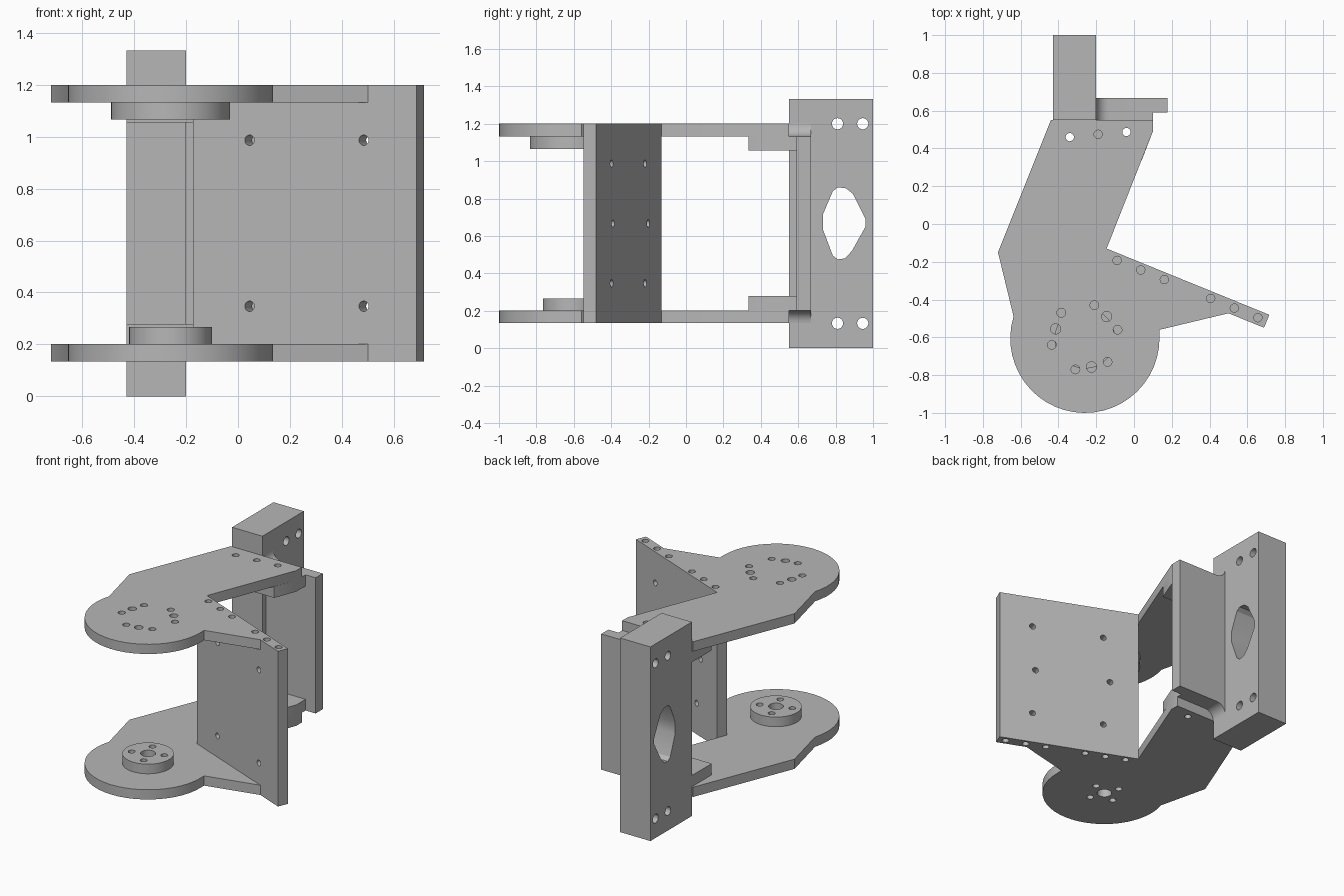
import bpy, bmesh, math
from mathutils import Vector, Matrix

if "Cube" in bpy.data.objects:
    bpy.data.objects.remove(bpy.data.objects["Cube"], do_unlink=True)

grey = bpy.data.materials.new("plain grey")
grey.use_nodes = True
grey.diffuse_color = (0.47, 0.47, 0.47, 1)
grey.node_tree.nodes["Principled BSDF"].inputs["Base Color"].default_value = grey.diffuse_color


def add_prism(bm, points, depth):
    """Extrude a closed outline of 3D points by a depth vector."""
    face = bm.faces.new([bm.verts.new(p) for p in points])
    new = bmesh.ops.extrude_face_region(bm, geom=[face], use_keep_orig=True)["geom"]
    bmesh.ops.translate(bm, vec=depth, verts=[v for v in new if isinstance(v, bmesh.types.BMVert)])


def finish(name, bm):
    bmesh.ops.recalc_face_normals(bm, faces=bm.faces)
    mesh = bpy.data.meshes.new(name)
    bm.to_mesh(mesh)
    bm.free()
    mesh.materials.append(grey)
    obj = bpy.data.objects.new(name, mesh)
    bpy.context.collection.objects.link(obj)
    return obj


def prism(name, points, depth):
    bm = bmesh.new()
    add_prism(bm, points, Vector(depth))
    return finish(name, bm)


def slab(name, outline, z0, z1):
    return prism(name, [(x, y, z0) for x, y in outline], (0, 0, z1 - z0))


def rod(bm, start, end, radius, sides=20):
    start, end = Vector(start), Vector(end)
    axis = end - start
    turn = axis.to_track_quat("Z", "Y").to_matrix().to_4x4()
    bmesh.ops.create_cone(bm, cap_ends=True, segments=sides, radius1=radius, radius2=radius,
                          depth=axis.length, matrix=Matrix.Translation((start + end) / 2) @ turn)


def cut(obj, rods, outlines=()):
    """Cut rods (start, end, radius) and prisms (points, depth) out of an object."""
    bm = bmesh.new()
    for r in rods:
        rod(bm, *r)
    for points, depth in outlines:
        add_prism(bm, points, Vector(depth))
    cutter = finish("hole_cutter", bm)
    cutter.hide_render = True
    mod = obj.modifiers.new("holes", "BOOLEAN")
    mod.object, mod.solver = cutter, "EXACT"
    bpy.context.view_layer.update()
    graph = bpy.context.evaluated_depsgraph_get()
    obj.data = bpy.data.meshes.new_from_object(obj.evaluated_get(graph))
    obj.modifiers.clear()
    bpy.data.objects.remove(cutter, do_unlink=True)


def drill(spots, z0, z1, radius):
    return [((x, y, z0), (x, y, z1), radius) for x, y in spots]


def smooth(obj):
    bpy.ops.object.select_all(action="DESELECT")
    obj.select_set(True)
    bpy.context.view_layer.objects.active = obj
    bpy.ops.object.shade_smooth_by_angle(angle=math.radians(30))


MID = 0.667                       # height of the mirror plane
PLATE = (1.133, 1.2)              # upper plate heights
TAB = (1.056, 1.133)
HUB = Vector((-0.26, -0.605))
HUB_R = 0.395

# Wing plate frame: corner, direction along it, thickness towards the front
corner = Vector((-0.145, -0.13))
along = Vector((0.926, -0.377)).normalized()
front = Vector((along.y, -along.x)) * 0.074
tip = corner + along * 0.93


def flip(pair):
    return tuple(sorted(2 * MID - z for z in pair))


# Side plates: arm plus round hub
arc = [HUB + HUB_R * Vector((math.cos(a), math.sin(a)))
       for a in (math.radians(-197 * i / 26) for i in range(27))]
outline = ([(-0.44, 0.55), (0.1, 0.55), (0.1, 0.49), corner, corner + front,
            corner + front + along * 0.727, (0.135, -0.56)] + arc + [(-0.72, -0.15)])
tab_outline = [(-0.43, 0.335), (0.04, 0.335), (0.1, 0.49), (0.1, 0.59),
               (-0.2, 0.59), (-0.2, 0.55), (-0.43, 0.55)]
screw_spots = [(-0.34, 0.46), (-0.04, 0.487)]
middle_spot = [(-0.19, 0.475)]

# Ring of hub holes in the upper plate: three groups of three
small_spots = [(-0.21, -0.43), (-0.385, -0.47), (-0.087, -0.56),
               (-0.435, -0.64), (-0.14, -0.73), (-0.31, -0.77)]
large_spots = [(-0.145, -0.49), (-0.415, -0.555), (-0.225, -0.757)]
upper_holes = drill(small_spots, 1, 1.3, 0.023) + drill(large_spots, 1, 1.3, 0.027)

# Lower hub holes: centre bore and four screws
bolt_circle = [HUB + 0.105 * Vector((math.cos(a), math.sin(a)))
               for a in (math.radians(20 + 90 * i) for i in range(4))]
lower_holes = drill([HUB], 0, 0.4, 0.047) + drill(bolt_circle, 0, 0.4, 0.022)

for side in ("upper", "lower"):
    up = side == "upper"
    pz, tz = (PLATE, TAB) if up else (flip(PLATE), flip(TAB))
    spots = screw_spots + (middle_spot if up else [])
    screws = drill(spots, 0.9 if up else 0, 1.3 if up else 0.4, 0.022)
    hub_holes = upper_holes if up else lower_holes

    plate = slab(side + "_plate", outline, *pz)
    cut(plate, screws + hub_holes)
    smooth(plate)

    tab = slab(side + "_mounting_tab", tab_outline, *tz)
    cut(tab, screws)
    smooth(tab)

    # Round boss on the inner face of the plate
    bm = bmesh.new()
    z0, z1 = (1.066, 1.133) if up else (0.201, 0.267)
    rod(bm, (*HUB, z0), (*HUB, z1), 0.23 if up else 0.16, 48)
    boss = finish(side + "_hub_boss", bm)
    cut(boss, hub_holes)
    smooth(boss)

# Wing plate with face holes and edge holes
wing = slab("wing_plate", [corner, tip, tip + front, corner + front], flip(PLATE)[0], PLATE[1])
holes = []
for d, z, reach in [(d, z, 1.5) for d in (0.235, 0.71) for z in (0.347, 0.987)] + \
                   [(d, MID, 0.7) for d in (0.19, 0.69)]:
    p = corner + along * d
    a, b = p - front * 0.5, p + front * reach
    holes.append(((*a, z), (*b, z), 0.02))
for d in (0.075, 0.21, 0.345, 0.61, 0.745, 0.88):
    p = corner + along * d + front * 0.5
    holes += drill([p], 1.08, 1.3, 0.022) + drill([p], 0, 0.254, 0.022)
cut(wing, holes)
smooth(wing)

# Rear block with screw holes and a rounded diamond opening
block = prism("rear_block", [(-0.43, 0.55, 0), (-0.43, 1, 0), (-0.2, 1, 0), (-0.2, 0.55, 0)],
              (0, 0, 1.333))
diamond = [(0.785, 0.84), (0.732, 0.715), (0.732, 0.635), (0.785, 0.495), (0.812, 0.475),
           (0.85, 0.48), (0.887, 0.52), (0.96, 0.65), (0.96, 0.69), (0.893, 0.825),
           (0.855, 0.855), (0.812, 0.86)]
cut(block, [((-0.6, y, z), (0, y, z), 0.03) for y in (0.81, 0.945) for z in (0.133, 1.2)],
    [([(-0.6, y, z) for y, z in diamond], (0.6, 0, 0))])
smooth(block)

# Rear flange with hollow fillets running up into the block
fillet = [(-0.133 - 0.067 * math.sin(a), 1.2 - 0.067 * math.cos(a))
          for a in (math.radians(90 * i / 8) for i in range(9))]
top = [(0.177, 1.133)] + fillet
profile = top + [(x, 2 * MID - z) for x, z in reversed(top)]
flange = prism("rear_flange", [(x, 0.59, z) for x, z in profile], (0, 0.077, 0))
smooth(flange)

# Fillet webs bridging the flange to the side plates
for name, s in (("upper_fillet_web", 1), ("lower_fillet_web", -1)):
    web = [(-0.2, 1.133)] + fillet
    smooth(prism(name, [(x, 0.55, MID + s * (z - MID)) for x, z in web], (0, 0.04, 0)))
